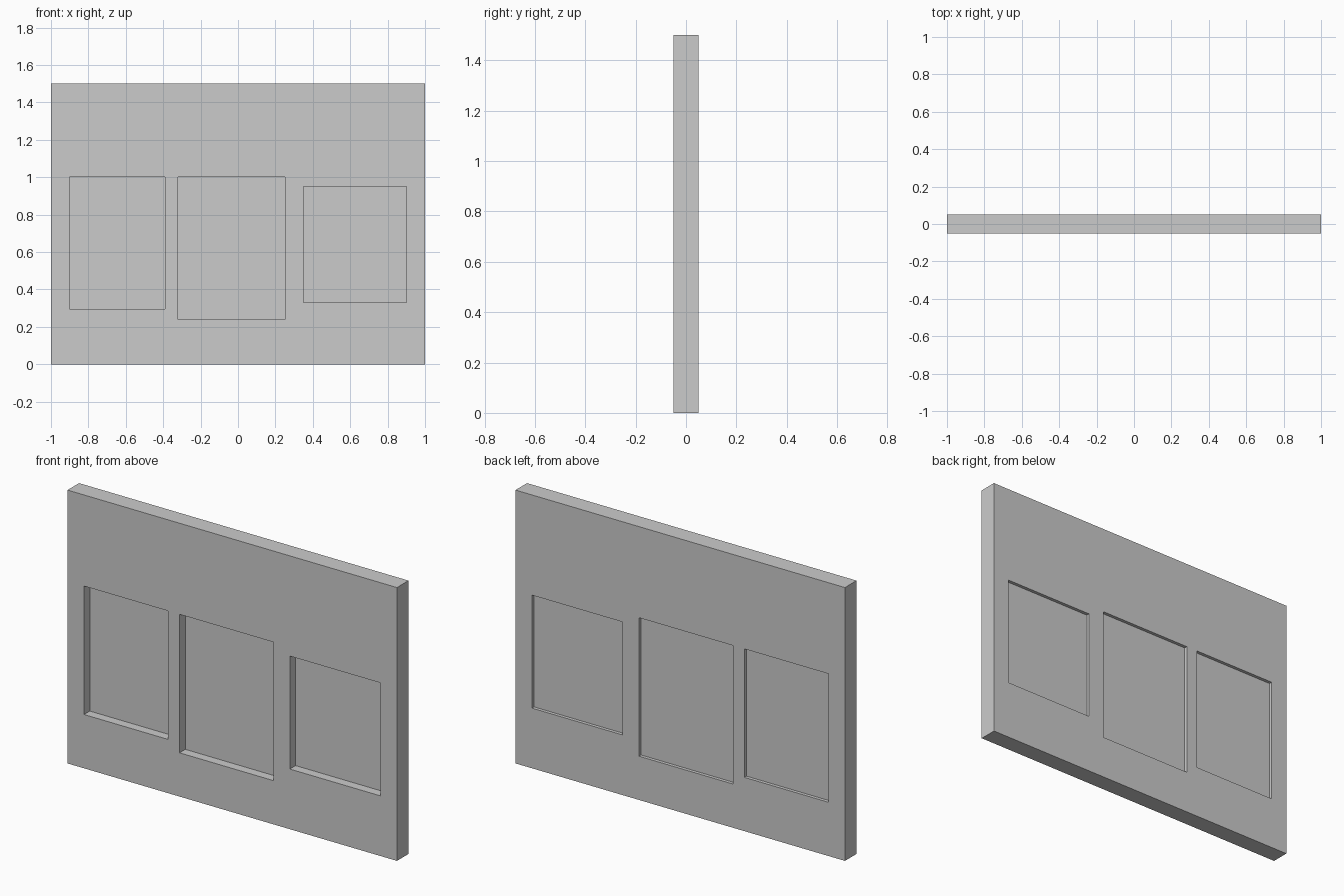
import bpy
import bmesh

if "Cube" in bpy.data.objects:
    bpy.data.objects.remove(bpy.data.objects["Cube"])


def box(name, x, y, z):
    """Axis-aligned box from (min, max) ranges."""
    bm = bmesh.new()
    bmesh.ops.create_cube(bm, size=1)
    for v in bm.verts:
        v.co = [r[0] if c < 0 else r[1] for c, r in zip(v.co, (x, y, z))]
    mesh = bpy.data.meshes.new(name)
    bm.to_mesh(mesh)
    bm.free()
    obj = bpy.data.objects.new(name, mesh)
    bpy.context.collection.objects.link(obj)
    return obj


# Wall slab
wall = box("wall", (-1, 1), (-0.05, 0.05), (0, 1.5))

# Window openings: x range, z range
windows = {
    "left": ((-0.90, -0.39), (0.295, 1.0)),
    "middle": ((-0.32, 0.25), (0.24, 1.0)),
    "right": ((0.35, 0.90), (0.33, 0.95)),
}

for side, (x, z) in windows.items():
    # Cut the opening through the wall
    cutter = box(side + "_opening_cutter", x, (-0.2, 0.2), z)
    cutter.hide_render = True
    mod = wall.modifiers.new(side + "_opening", 'BOOLEAN')
    mod.operation = 'DIFFERENCE'
    mod.solver = 'EXACT'
    mod.object = cutter
    bpy.context.view_layer.objects.active = wall
    bpy.ops.object.modifier_apply(modifier=mod.name)
    bpy.data.objects.remove(cutter)
    # Pane, set deep from the front and shallow from the back
    box(side + "_window_pane", x, (0.0, 0.032), z)
